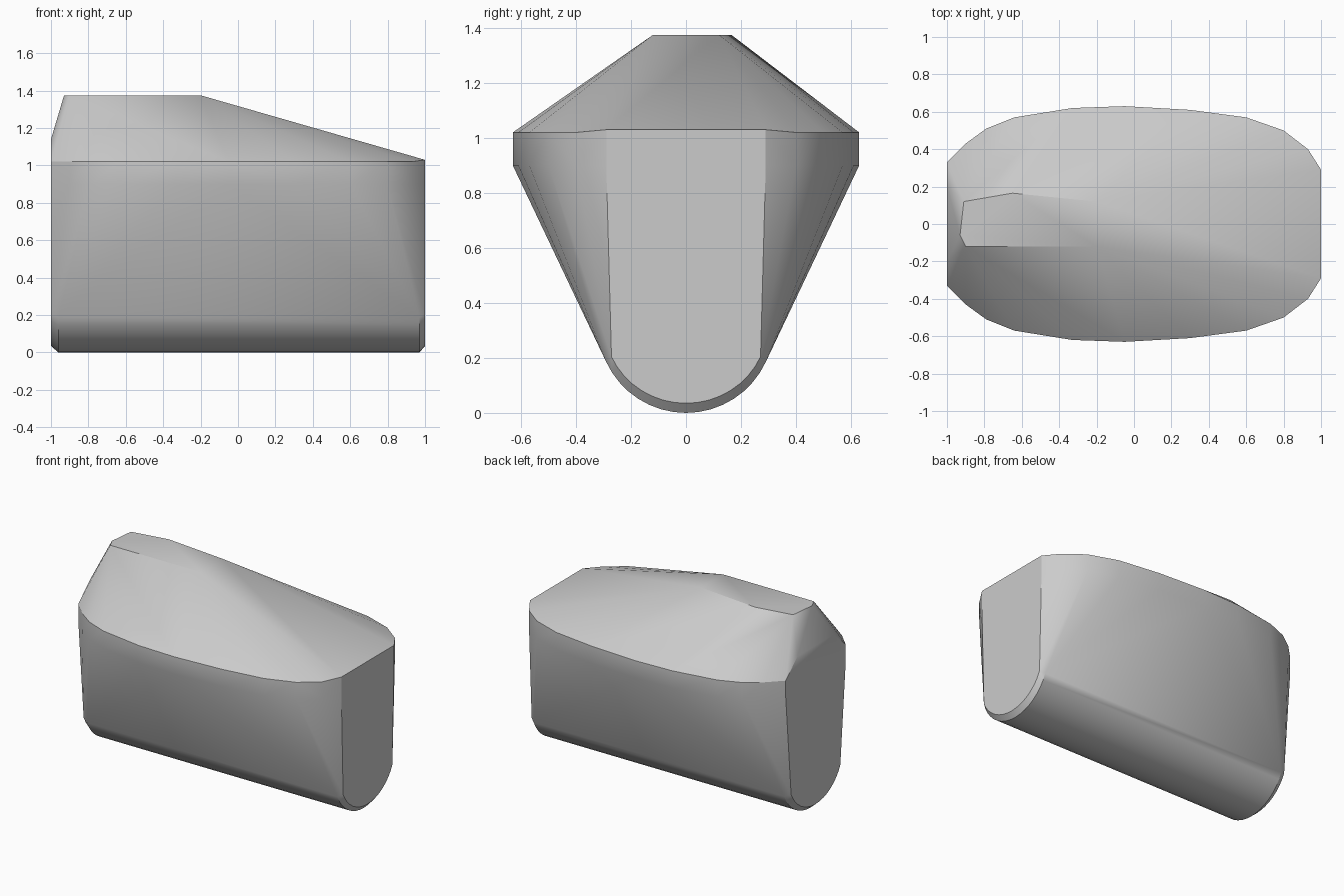
import bpy, bmesh, math

cube = bpy.data.objects.get("Cube")
if cube:
    bpy.data.objects.remove(cube)

# One grey finish
grey = bpy.data.materials.new("plain_grey")
grey.use_nodes = True
colour = (0.6, 0.6, 0.6, 1)
grey.diffuse_color = colour
grey.node_tree.nodes["Principled BSDF"].inputs["Base Color"].default_value = colour

points = []


def mirrored(x, y, z):
    """Add a point on both the front and the back."""
    points.extend([(x, y, z), (x, -y, z)])


# Bulging rim: a short upright band around the widest part
rim = [(-1, .33), (-.9, .43), (-.79, .51), (-.64, .57), (-.33, .62), (-.05, .63),
       (.3, .61), (.6, .57), (.8, .5), (.93, .4), (1, .29)]
for x, y in rim:
    mirrored(x, y, 1.02)
    mirrored(x, y, .9)

# Rounded keel running the full length, with slightly tucked-in ends
for i in range(9):
    a = math.radians(i * 8.2)
    y, z = .32 * math.sin(a), .32 * (1 - math.cos(a))
    for x in (-.96, .97):
        mirrored(x, y, z)
    for x in (-1, 1):
        mirrored(x, y * .93, z * .9 + .035)

# End walls
mirrored(1, .29, 1.03)
mirrored(-1, .2, 1.14)

# Flat ridge on top
mirrored(-.2, .12, 1.375)
mirrored(-.9, .12, 1.375)
points.extend([(-.93, -.06, 1.375), (-.91, .12, 1.375), (-.65, .165, 1.375)])

# Wrap everything in one convex shell
bm = bmesh.new()
for p in points:
    bm.verts.new(p)
bmesh.ops.remove_doubles(bm, verts=bm.verts, dist=.002)
hull = bmesh.ops.convex_hull(bm, input=bm.verts)
unused = {v for v in hull["geom_interior"] + hull["geom_unused"]
          if isinstance(v, bmesh.types.BMVert)}
bmesh.ops.delete(bm, geom=list(unused), context="VERTS")
bmesh.ops.dissolve_limit(bm, angle_limit=math.radians(.5),
                         verts=bm.verts, edges=bm.edges)
bmesh.ops.recalc_face_normals(bm, faces=bm.faces)

mesh = bpy.data.meshes.new("convex_shell")
bm.to_mesh(mesh)
bm.free()
mesh.materials.append(grey)
shell = bpy.data.objects.new("convex_shell", mesh)
bpy.context.collection.objects.link(shell)
bpy.context.view_layer.objects.active = shell
shell.select_set(True)
bpy.ops.object.shade_smooth_by_angle(angle=math.radians(30))
